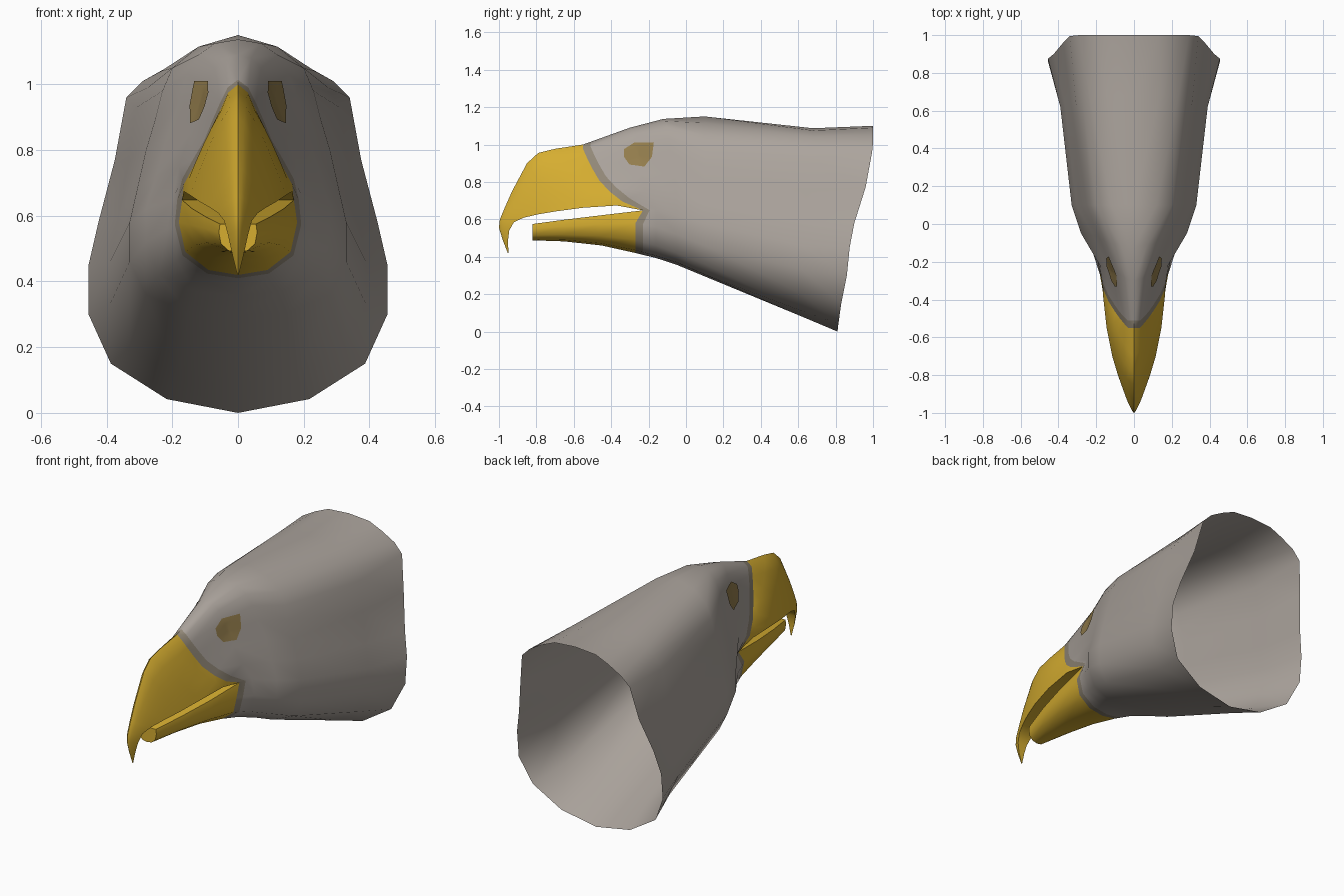
import bpy, bmesh, math
from mathutils import Vector
from mathutils.bvhtree import BVHTree

if "Cube" in bpy.data.objects:
    bpy.data.objects.remove(bpy.data.objects["Cube"])


def material(name, rgb):
    m = bpy.data.materials.new(name)
    m.diffuse_color = (*rgb, 1)
    m.use_nodes = True
    m.node_tree.nodes["Principled BSDF"].inputs["Base Color"].default_value = m.diffuse_color
    return m


GREY = material("feather_grey", (0.41, 0.37, 0.335))
BAND = material("cere_tan", (0.29, 0.25, 0.19))
GOLD = material("beak_yellow", (0.67, 0.42, 0.03))
EYE = material("eye_olive", (0.30, 0.21, 0.075))


def finish(bm, name, mats, angle=40):
    bmesh.ops.remove_doubles(bm, verts=bm.verts, dist=1e-4)
    bmesh.ops.dissolve_degenerate(bm, edges=bm.edges, dist=1e-5)
    bmesh.ops.recalc_face_normals(bm, faces=bm.faces)
    me = bpy.data.meshes.new(name)
    bm.to_mesh(me)
    bm.free()
    ob = bpy.data.objects.new(name, me)
    bpy.context.collection.objects.link(ob)
    for m in mats:
        me.materials.append(m)
    bpy.ops.object.select_all(action='DESELECT')
    ob.select_set(True)
    bpy.context.view_layer.objects.active = ob
    bpy.ops.object.shade_smooth_by_angle(angle=math.radians(angle))
    return ob


def loft(bm, half_rings, closed_edge=False, first_mat=0):
    """Skin half rings on both sides; closed_edge also joins left and right edges."""
    for side in (1, -1):
        rows = [[bm.verts.new((side * p[0], p[1], p[2])) for p in r] for r in half_rings]
        for k, (a, b) in enumerate(zip(rows, rows[1:])):
            for j in range(len(a) - 1):
                f = bm.faces.new((a[j], a[j + 1], b[j + 1], b[j]))
                f.material_index = first_mat if k == 0 else 0
    if closed_edge is not False:
        edge = [r[closed_edge] for r in half_rings]
        for p, q in zip(edge, edge[1:]):
            bm.faces.new([bm.verts.new(c) for c in (
                p, q, (-q[0], q[1], q[2]), (-p[0], p[1], p[2]))])


# Half rings, crown to throat; point 7 is the mouth corner
cere = [(0, -.55, 1.0), (.03, -.55, .975), (.05, -.53, .93), (.075, -.50, .87),
        (.10, -.465, .81), (.135, -.41, .75), (.165, -.34, .695), (.17, -.23, .648),
        (.18, -.27, .58), (.16, -.27, .49), (.09, -.27, .435), (0, -.27, .42)]
brow = [(0, -.30, 1.09), (.04, -.29, 1.08), (.07, -.27, 1.05), (.095, -.26, 1.0),
        (.115, -.25, .93), (.145, -.24, .85), (.18, -.22, .75), (.20, -.16, .65),
        (.215, -.16, .56), (.185, -.16, .46), (.10, -.16, .405), (0, -.16, .393)]
cheek = [(0, -.12, 1.137), (.07, -.11, 1.125), (.12, -.10, 1.09), (.155, -.09, 1.03),
         (.18, -.08, .95), (.215, -.06, .84), (.25, -.05, .72), (.28, -.05, .62),
         (.28, -.05, .52), (.24, -.05, .42), (.13, -.05, .37), (0, -.05, .357)]
crown = [(0, .1, 1.15), (.12, .1, 1.115), (.2, .1, 1.05), (.23, .1, .98),
         (.25, .1, .90), (.28, .1, .80), (.305, .1, .69), (.33, .1, .58),
         (.33, .1, .46), (.28, .1, .36), (.15, .1, .305), (0, .1, .295)]
neck = [(0, .68, 1.087), (.14, .68, 1.075), (.235, .68, 1.04), (.275, .67, .99),
        (.31, .66, .93), (.335, .65, .76), (.365, .63, .59), (.39, .62, .46),
        (.39, .62, .33), (.33, .62, .20), (.18, .62, .11), (0, .62, .08)]
opening = [(0, 1.0, 1.10), (.13, 1.0, 1.09), (.21, 1.0, 1.055), (.29, 1.0, 1.01),
           (.34, .995, .96), (.375, .96, .77), (.425, .90, .58), (.455, .875, .45),
           (.455, .86, .30), (.387, .83, .15), (.217, .815, .042), (0, .81, 0)]

# Band just behind the beak, of near-constant width
band = []
for p, q in zip(cere, brow):
    a, b = Vector(p), Vector(q)
    band.append(tuple(a.lerp(b, min(.5, .042 / (b - a).length))))

# Head
bm = bmesh.new()
loft(bm, [cere, band, brow, cheek, crown, neck, opening], first_mat=1)
head = finish(bm, "head", [GREY, BAND], 60)

# Upper beak: ridge (y, z) and mouth edge (x, y, z) per station
steps = [0, .07, .2, .37, .54, .71, .87, 1]
upper = [cere[:8]]
for ry, rz, ex, ey, ez in [
        (-.70, .977, .165, -.37, .674), (-.79, .955, .145, -.55, .662),
        (-.85, .90, .115, -.70, .642), (-.93, .75, .085, -.80, .625),
        (-.97, .66, .06, -.87, .608), (-.995, .60, .042, -.92, .585),
        (-1.0, .555, .03, -.945, .54), (-.98, .49, .018, -.952, .485),
        (-.953, .42, .002, -.949, .42)]:
    upper.append([(ex * s ** .7, ry + (ey - ry) * s, rz + (ez - rz) * s) for s in steps])
bm = bmesh.new()
loft(bm, upper, closed_edge=7)
finish(bm, "upper_beak", [GOLD], 50)

# Lower beak: mouth edge (x, z) and keel z per station, blunt front
lower = [cere[7:]]
for y, x, ez, bz in [(-.45, .14, .622, .46), (-.65, .10, .598, .482), (-.82, .055, .575, .488)]:
    lower.append([(x * fx, y, ez + (bz - ez) * fz) for fx, fz in
                  zip((1, 1.06, .94, .53, 0), (0, .3, .69, .93, 1))])
bm = bmesh.new()
loft(bm, lower, closed_edge=0)
tip = lower[-1]
bm.faces.new([bm.verts.new(p) for p in tip] +
             [bm.verts.new((-p[0], p[1], p[2])) for p in tip[-2::-1]])
finish(bm, "lower_beak", [GOLD], 50)

# Eyes: thin patches laid on the head surface
outline = [(-.33, .975), (-.275, 1.01), (-.17, 1.01), (-.18, .935),
           (-.22, .882), (-.30, .893), (-.33, .935)]
outline = [(a[0] + (b[0] - a[0]) * t, a[1] + (b[1] - a[1]) * t)
           for a, b in zip(outline, outline[1:] + outline[:1]) for t in (0, .33, .67)]
hb = bmesh.new()
hb.from_mesh(head.data)
tree = BVHTree.FromBMesh(hb)
cy, cz = -.25, .95
for side, name in ((1, "right_eye"), (-1, "left_eye")):
    bm = bmesh.new()
    rows = []
    for k in (.02, .25, .5, .75, 1):
        row = []
        for y, z in outline:
            o = Vector((side, cy + (y - cy) * k, cz + (z - cz) * k))
            hit = tree.ray_cast(o, Vector((-side, 0, 0)))[0]
            row.append(bm.verts.new(hit + Vector((side * .005, -.002, 0))))
        rows.append(row)
    n = len(outline)
    for a, b in zip(rows, rows[1:]):
        for i in range(n):
            bm.faces.new((a[i], a[(i + 1) % n], b[(i + 1) % n], b[i]))
    bm.faces.new(rows[0])
    bm.normal_update()
    bmesh.ops.recalc_face_normals(bm, faces=bm.faces)
    if sum(f.normal.x * f.calc_area() for f in bm.faces) * side < 0:
        bmesh.ops.reverse_faces(bm, faces=bm.faces)
    finish(bm, name, [EYE], 60)
hb.free()
